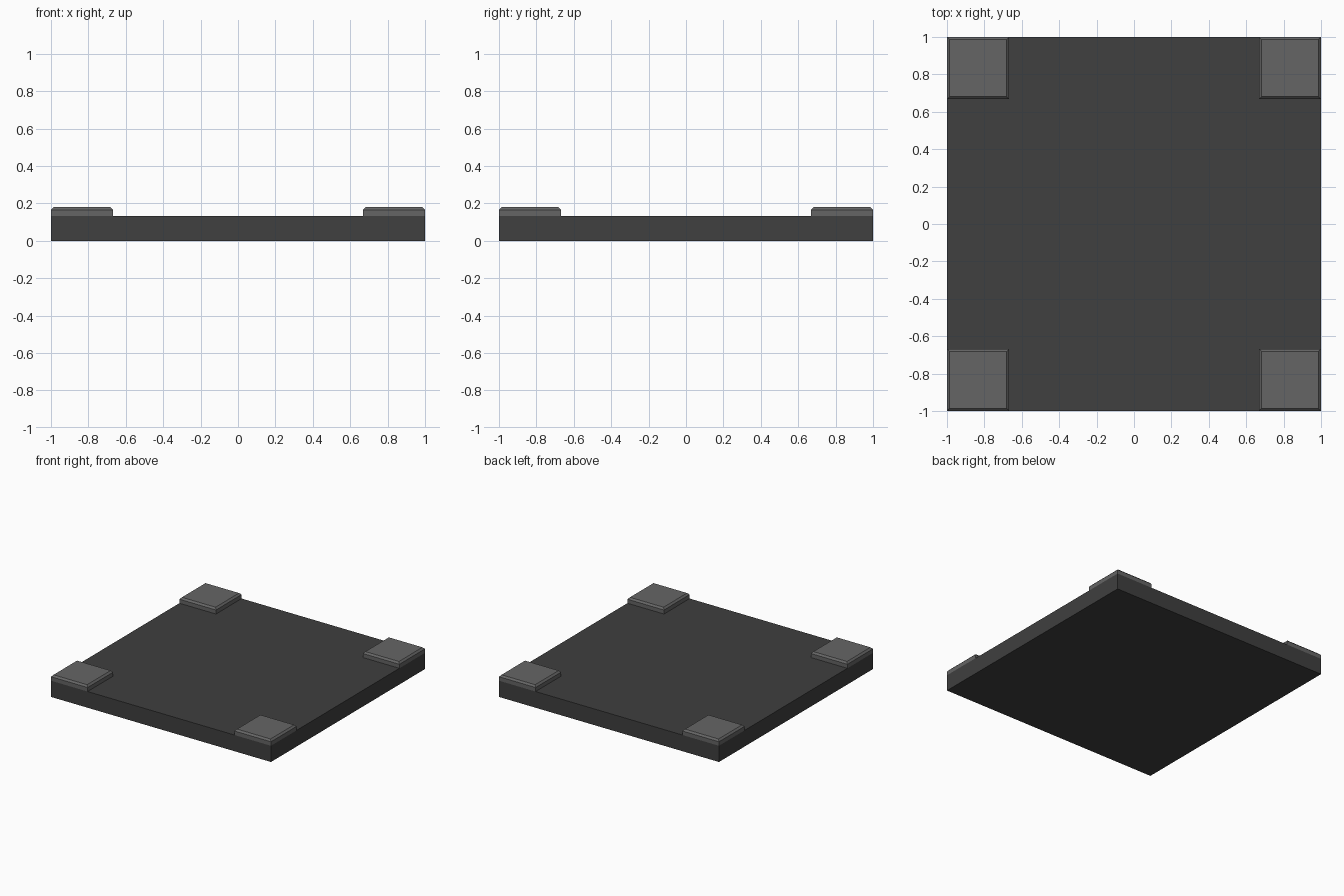
import bpy, bmesh

if "Cube" in bpy.data.objects:
    bpy.data.objects.remove(bpy.data.objects["Cube"])

SLAB_H = 0.133   # slab thickness
PAD = 0.333      # pad width
TOP = 0.18       # overall height
CHAMFER = 0.014


def material(name, value):
    m = bpy.data.materials.new(name)
    m.diffuse_color = (value, value, value, 1)
    m.use_nodes = True
    m.node_tree.nodes["Principled BSDF"].inputs["Base Color"].default_value = m.diffuse_color
    return m


def box(name, size, base, mat, chamfer=0):
    """Box standing on its base point, optionally chamfered around the top."""
    bm = bmesh.new()
    bmesh.ops.create_cube(bm, size=1)
    for v in bm.verts:
        v.co.x *= size[0]
        v.co.y *= size[1]
        v.co.z = (v.co.z + 0.5) * size[2]
    if chamfer:
        rim = [e for e in bm.edges if all(v.co.z > size[2] / 2 for v in e.verts)]
        bmesh.ops.bevel(bm, geom=rim, offset=chamfer, segments=1, affect='EDGES')
    me = bpy.data.meshes.new(name)
    bm.to_mesh(me)
    bm.free()
    me.materials.append(mat)
    ob = bpy.data.objects.new(name, me)
    ob.location = base
    bpy.context.collection.objects.link(ob)
    return ob


dark = material("dark_grey", 0.05)
mid = material("mid_grey", 0.13)

# Base slab
box("base_slab", (2, 2, SLAB_H), (0, 0, 0), dark)

# Chamfered pads on the four corners
c = 1 - PAD / 2
for sx, side in ((-1, "left"), (1, "right")):
    for sy, end in ((-1, "front"), (1, "back")):
        box(f"corner_pad_{end}_{side}", (PAD, PAD, TOP - SLAB_H),
            (sx * c, sy * c, SLAB_H), mid, CHAMFER)
